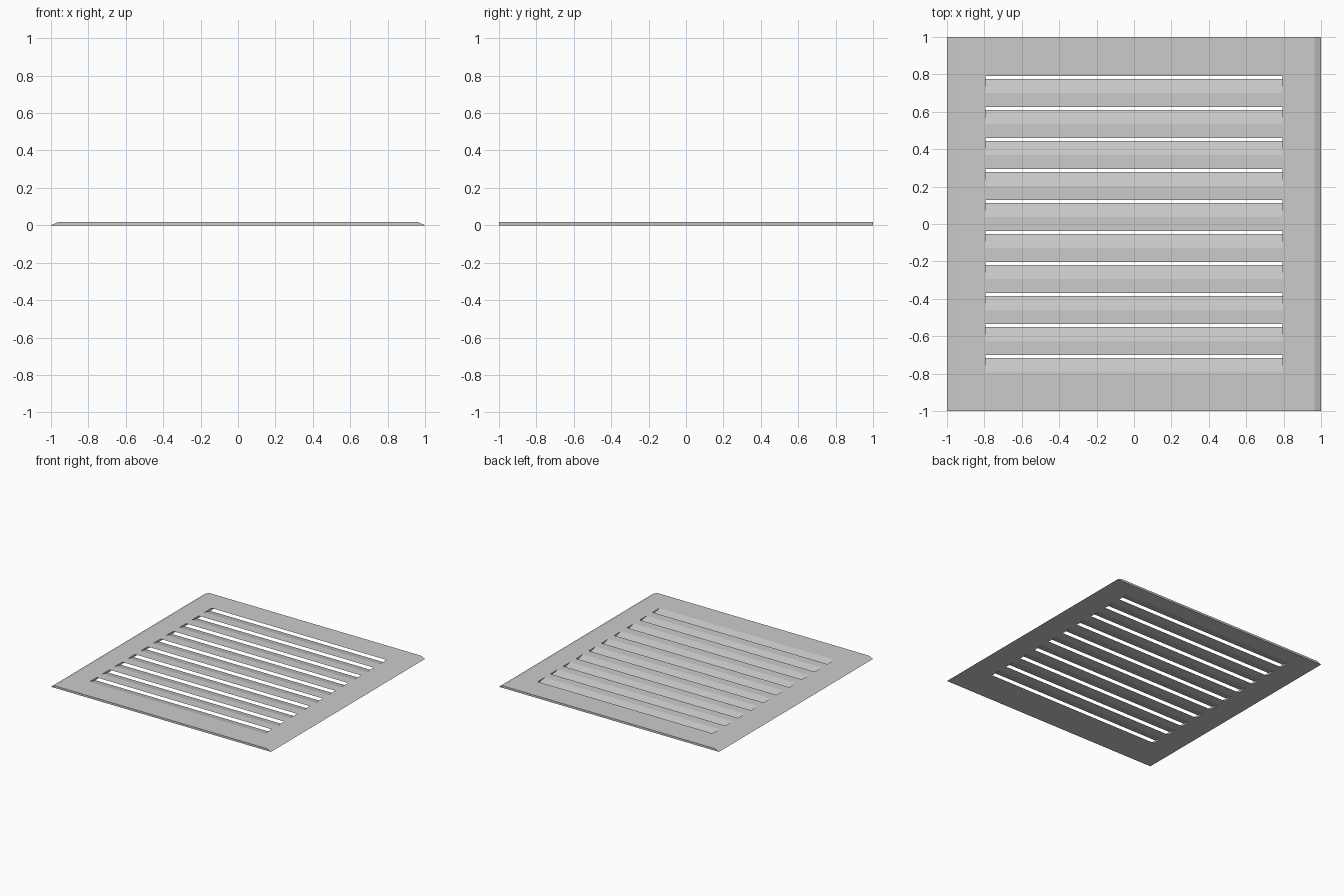
import bpy, bmesh

if "Cube" in bpy.data.objects:
    bpy.data.objects.remove(bpy.data.objects["Cube"])

T = 0.017            # plate thickness
CHAMFER = 0.036      # slope run on the left and right edges
SLOT_X = 0.795       # half length of slots
PITCH = 0.1657
COUNT = 10


def prism(bm, points, offset):
    """Extrude a closed outline along an offset vector."""
    face = bm.faces.new([bm.verts.new(p) for p in points])
    ext = bmesh.ops.extrude_face_region(bm, geom=[face])
    verts = [g for g in ext["geom"] if isinstance(g, bmesh.types.BMVert)]
    bmesh.ops.translate(bm, verts=verts, vec=offset)


def finish(bm, name):
    bmesh.ops.recalc_face_normals(bm, faces=bm.faces)
    mesh = bpy.data.meshes.new(name)
    bm.to_mesh(mesh)
    bm.free()
    obj = bpy.data.objects.new(name, mesh)
    bpy.context.collection.objects.link(obj)
    return obj


# Plate with sloped left and right edges
bm = bmesh.new()
profile = [(-1, 0), (1, 0), (1 - CHAMFER, T), (-1 + CHAMFER, T)]
prism(bm, [(x, -1, z) for x, z in profile], (0, 2, 0))
plate = finish(bm, "louvre_plate")

# Slanted slots: each falls toward the back and leaves thin louvre blades
RUN = 0.076                      # horizontal run of a blade through the plate
OVER = 0.004                     # cutter overshoot above and below
extra = OVER * RUN / T
bm = bmesh.new()
for i in range(COUNT):
    back = 0.791 - i * PITCH     # upper lip at the back of the slot
    front = back - 0.091         # start of the ramp on the top face
    outline = [(front - extra, T + OVER), (back - extra, T + OVER),
               (back + RUN + extra, -OVER), (front + RUN + extra, -OVER)]
    prism(bm, [(-SLOT_X, y, z) for y, z in outline], (2 * SLOT_X, 0, 0))
cutter = finish(bm, "slot_cutter")
cutter.hide_render = True

# Cut the slots through the plate
mod = plate.modifiers.new("slots", "BOOLEAN")
mod.operation = "DIFFERENCE"
mod.solver = "EXACT"
mod.object = cutter
bpy.context.view_layer.objects.active = plate
plate.select_set(True)
bpy.ops.object.modifier_apply(modifier=mod.name)
bpy.data.objects.remove(cutter)
